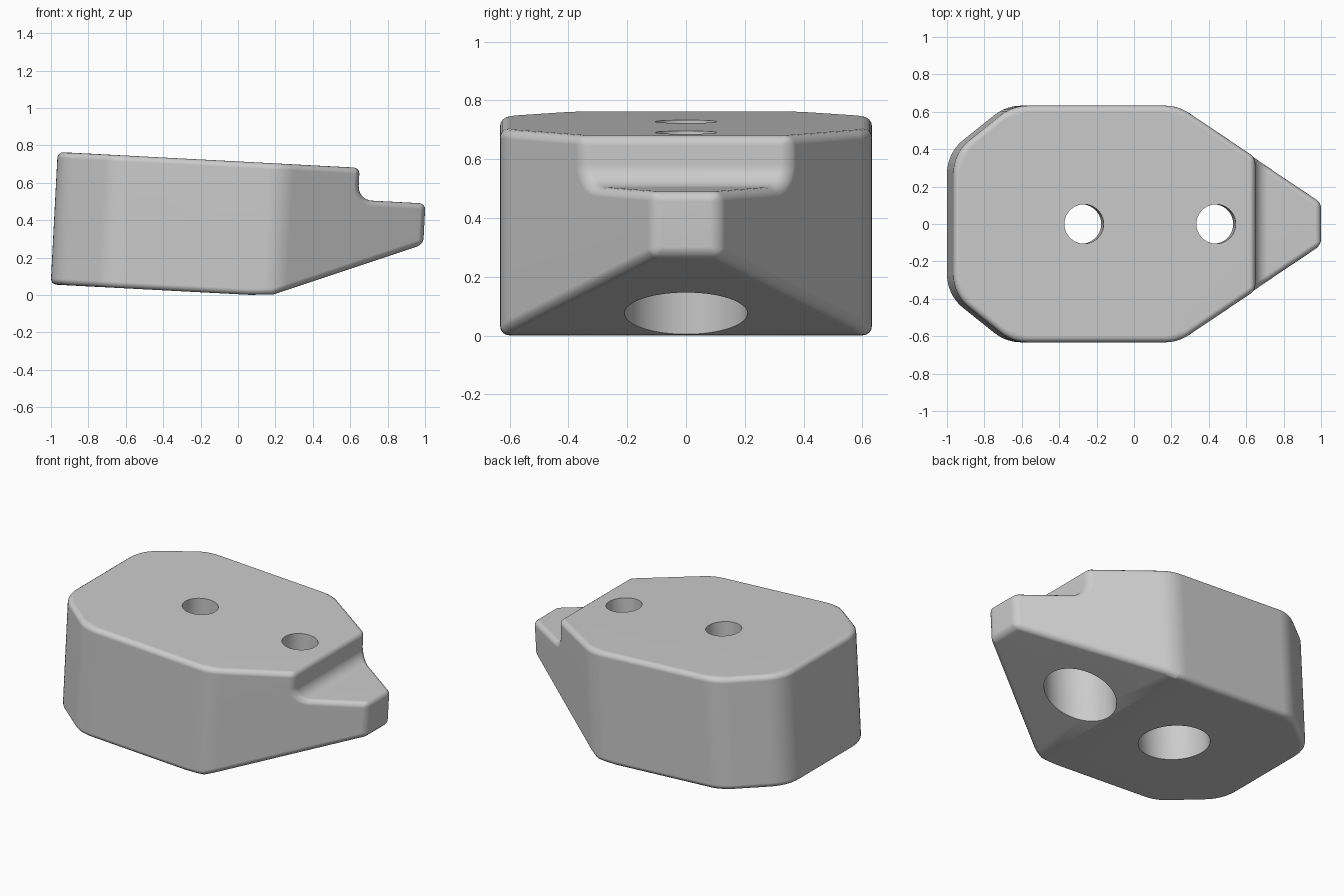
import bpy
import bmesh
import math
from mathutils import Matrix, Vector

if "Cube" in bpy.data.objects:
    bpy.data.objects.remove(bpy.data.objects["Cube"], do_unlink=True)

TILT = math.radians(3)
RIM = 0.032
SHARP = math.radians(30)
RING_SIDES = 64


def rounded(points, steps=8):
    """Outline from (u, v, tangent length) corners; a length of 0 stays sharp."""
    out = []
    for i, (u, v, cut) in enumerate(points):
        p = Vector((u, v))
        if cut == 0:
            out.append(p)
            continue
        to_prev = (Vector(points[i - 1][:2]) - p).normalized()
        to_next = (Vector(points[(i + 1) % len(points)][:2]) - p).normalized()
        half_angle = to_prev.angle(to_next) / 2
        radius = cut * math.tan(half_angle)
        centre = p + (to_prev + to_next).normalized() * (cut / math.cos(half_angle))
        a = p + to_prev * cut - centre
        b = p + to_next * cut - centre
        for k in range(steps + 1):
            t = k / steps
            sweep = a.angle(b)
            d = a * math.sin((1 - t) * sweep) + b * math.sin(t * sweep)
            out.append(centre + d.normalized() * radius)
    return out


def fix_normals(bm):
    bmesh.ops.recalc_face_normals(bm, faces=bm.faces[:])
    bm.normal_update()


def extrude_side(bm, outline, depth):
    """Solid block from a side profile, running along y."""
    near = [bm.verts.new((p.x, -depth, p.y)) for p in outline]
    far = [bm.verts.new((p.x, depth, p.y)) for p in outline]
    bm.faces.new(near)
    bm.faces.new(far[::-1])
    bridge(bm, near, far)


def bridge(bm, first, second):
    n = len(first)
    for i in range(n):
        j = (i + 1) % n
        bm.faces.new((first[i], first[j], second[j], second[i]))


def trim_to_plan(bm, outline):
    """Slice the block with the upright plane of each side of a convex plan."""
    for i, p in enumerate(outline):
        d = outline[(i + 1) % len(outline)] - p
        bmesh.ops.bisect_plane(bm, geom=bm.verts[:] + bm.edges[:] + bm.faces[:], dist=1e-4,
                               plane_co=(p.x, p.y, 0),
                               plane_no=Vector((d.y, -d.x, 0)).normalized(), clear_outer=True)
        bmesh.ops.edgeloop_fill(bm, edges=[e for e in bm.edges if e.is_boundary])
    fix_normals(bm)


def ring(bm, x, radius, height):
    """Circle of vertices around an upright axis; height gives z from x."""
    verts = []
    for k in range(RING_SIDES):
        a = math.tau * k / RING_SIDES
        px = x + radius * math.cos(a)
        verts.append(bm.verts.new((px, radius * math.sin(a), height(px))))
    return verts


def plane_height(face):
    co, no = face.calc_center_median(), face.normal.copy()
    return lambda x: co.z - no.x * (x - co.x) / no.z


def pierce(bm, face, rings):
    """Refill a flat face so that it leaves the given rings open."""
    edges = list(face.edges)
    normal = face.normal.copy()
    for verts in rings:
        for i, v in enumerate(verts):
            w = verts[(i + 1) % len(verts)]
            edges.append(bm.edges.get((v, w)) or bm.edges.new((v, w)))
    bmesh.ops.delete(bm, geom=[face], context='FACES_ONLY')
    bmesh.ops.triangle_fill(bm, edges=edges, use_beauty=True, normal=normal)


def largest(bm, test):
    return max((f for f in bm.faces if test(f.normal)), key=lambda f: f.calc_area())


# Side profile: flat base, rising nose underside, stepped top
side = rounded([(-1.2, 0.004, 0), (0.06, 0.004, 0), (0.186, 0.012, 0), (1.2, 0.41, 0),
                (1.2, 0.541, 0), (0.614, 0.541, 0.075), (0.614, 0.713, 0), (-1.2, 0.713, 0)])
bm = bmesh.new()
extrude_side(bm, side, 0.8)

# Plan outline: chamfered rear corners, tapered nose
half = [(0.975, 0.113, 0), (0.2, 0.6325, 0.07), (-0.686, 0.6325, 0.08), (-1.003, 0.38, 0.11)]
plan = rounded(half + [(x, -y, cut) for x, y, cut in reversed(half)])
trim_to_plan(bm, plan)
bmesh.ops.remove_doubles(bm, verts=bm.verts[:], dist=0.002)

# Soft rims
rims = [e for e in bm.edges if e.calc_face_angle(0) > SHARP]
bmesh.ops.bevel(bm, geom=rims, offset=RIM, offset_type='OFFSET', segments=4, profile=0.5,
                affect='EDGES', clamp_overlap=False, loop_slide=True)
fix_normals(bm)

# Two stepped bolt holes, wide from below
top = largest(bm, lambda n: n.z > 0.99)
base = largest(bm, lambda n: n.z < -0.99)
slope = largest(bm, lambda n: n.z < -0.5 and n.x > 0.2)
mouths = []
for x, under in ((-0.305, base), (0.402, slope)):
    rings = [ring(bm, x, radius, height) for radius, height in (
        (0.105, plane_height(top)), (0.105, lambda px: 0.46),
        (0.209, lambda px: 0.46), (0.209, plane_height(under)))]
    for upper, lower in zip(rings, rings[1:]):
        bridge(bm, upper, lower)
    mouths.append(rings[0])
    pierce(bm, under, [rings[-1]])
pierce(bm, top, mouths)
fix_normals(bm)

# The whole block leans slightly towards the nose
bm.transform(Matrix.Rotation(TILT, 4, 'Y'))
mesh = bpy.data.meshes.new("block_body")
bm.to_mesh(mesh)
bm.free()
body = bpy.data.objects.new("block_body", mesh)
bpy.context.collection.objects.link(body)

grey = bpy.data.materials.new("plain grey")
grey.use_nodes = True
colour = (0.6, 0.6, 0.6, 1)
grey.diffuse_color = colour
grey.node_tree.nodes["Principled BSDF"].inputs["Base Color"].default_value = colour
mesh.materials.append(grey)

bpy.ops.object.select_all(action='DESELECT')
body.select_set(True)
bpy.context.view_layer.objects.active = body
bpy.ops.object.shade_smooth_by_angle(angle=SHARP)
weighted = body.modifiers.new("Even shading", 'WEIGHTED_NORMAL')
weighted.keep_sharp = True
